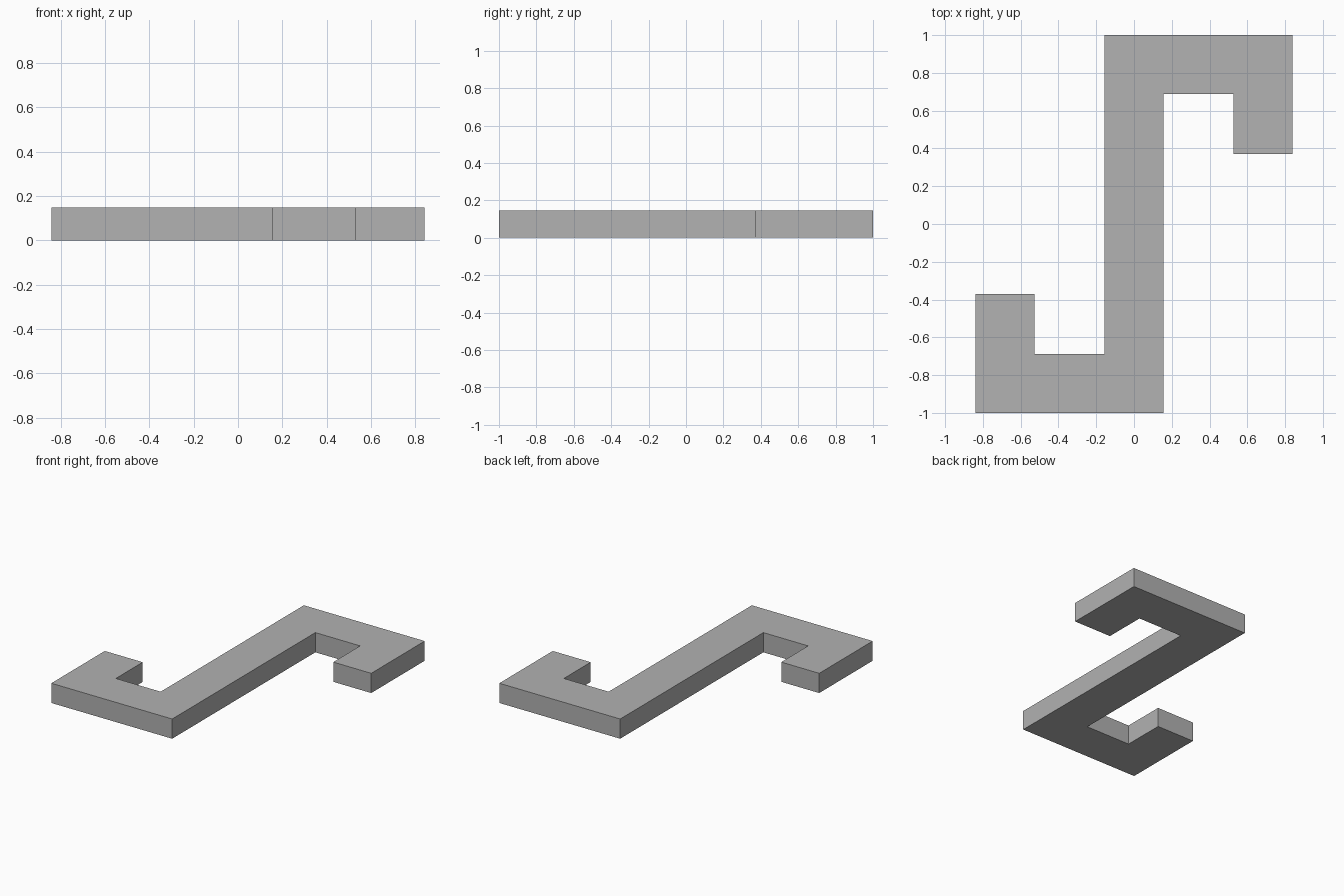
import bpy
import bmesh

default = bpy.data.objects.get("Cube")
if default:
    bpy.data.objects.remove(default, do_unlink=True)

HEIGHT = 0.147

# Single flat grey
grey = bpy.data.materials.new("mid grey")
grey.use_nodes = True
colour = (0.445, 0.445, 0.445, 1)
grey.diffuse_color = colour
grey.node_tree.nodes["Principled BSDF"].inputs["Base Color"].default_value = colour

# Half of the hook outline; the other half is its half-turn about the centre
half = [(-0.84, -1), (0.157, -1), (0.157, 0.687),
        (0.527, 0.687), (0.527, 0.37), (0.84, 0.37)]
outline = half + [(-x, -y) for x, y in half]

# Double-hooked bar: one outline face extruded upwards
bm = bmesh.new()
base = bm.faces.new([bm.verts.new((x, y, 0)) for x, y in outline])
top = bmesh.ops.extrude_face_region(bm, geom=[base], use_keep_orig=True)
top_verts = [g for g in top["geom"] if isinstance(g, bmesh.types.BMVert)]
bmesh.ops.translate(bm, verts=top_verts, vec=(0, 0, HEIGHT))
bmesh.ops.recalc_face_normals(bm, faces=bm.faces)

mesh = bpy.data.meshes.new("double_hook_bar")
bm.to_mesh(mesh)
bm.free()
mesh.materials.append(grey)
bar = bpy.data.objects.new("double_hook_bar", mesh)
bpy.context.collection.objects.link(bar)
